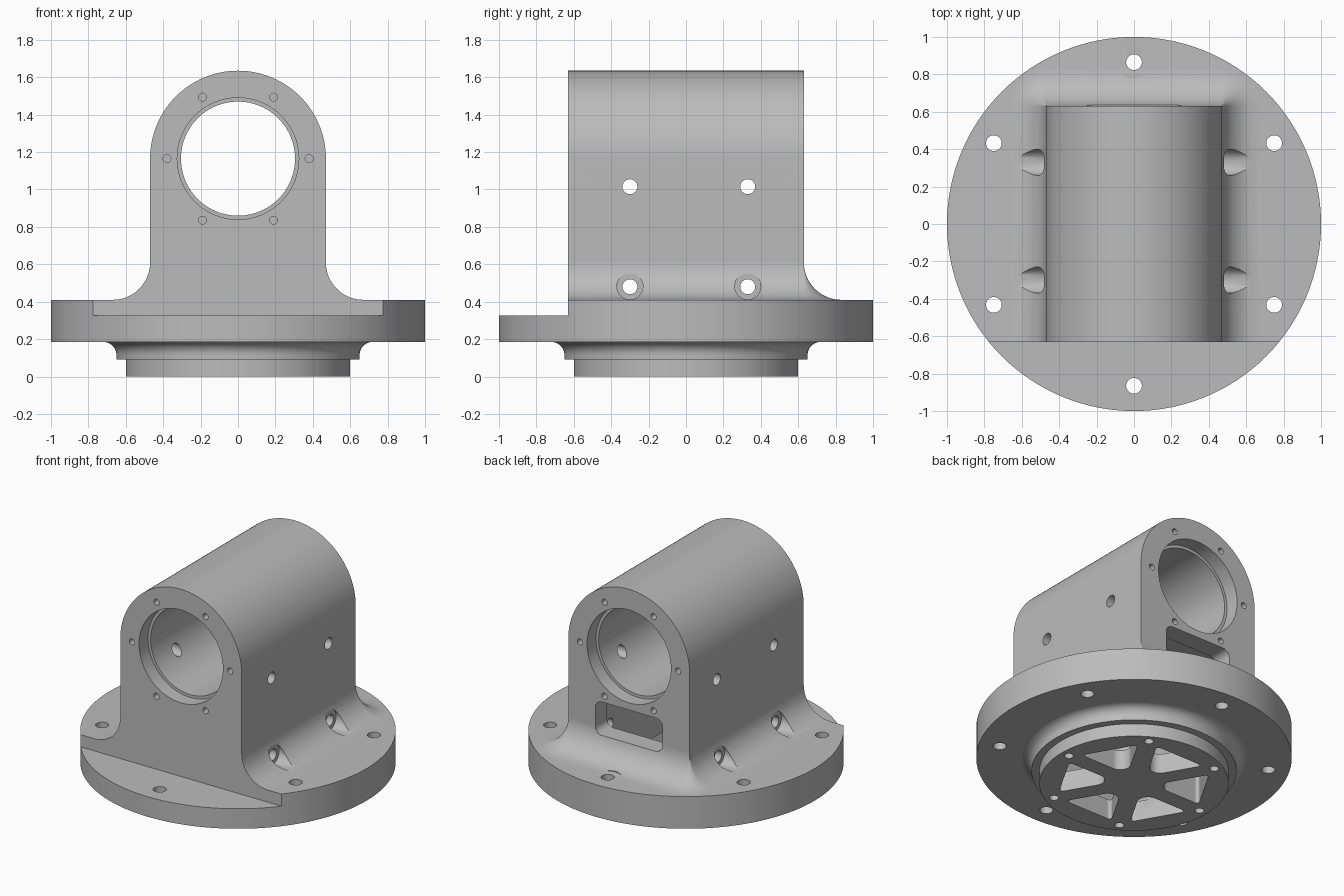
import bpy
import bmesh
from math import sin, cos, tan, pi, radians
from mathutils import Matrix

cube = bpy.data.objects.get("Cube")
if cube:
    bpy.data.objects.remove(cube, do_unlink=True)

WIDTH, DEPTH = 0.47, 0.63        # half sizes of the housing
BORE_Z, FLANGE_TOP = 1.165, 0.41
FILLET = 0.2

grey = bpy.data.materials.new("machined_grey")
grey.use_nodes = True
grey.diffuse_color = (0.5, 0.5, 0.5, 1)
grey.node_tree.nodes["Principled BSDF"].inputs["Base Color"].default_value = (0.5, 0.5, 0.5, 1)


def make_object(name, bm):
    bmesh.ops.recalc_face_normals(bm, faces=bm.faces)
    mesh = bpy.data.meshes.new(name)
    bm.to_mesh(mesh)
    bm.free()
    mesh.materials.append(grey)
    obj = bpy.data.objects.new(name, mesh)
    bpy.context.collection.objects.link(obj)
    return obj


def turn(axis, place):
    """Matrix that points local z along the axis, at the given place."""
    spin = {"X": Matrix.Rotation(pi / 2, 4, "Y"),
            "Y": Matrix.Rotation(pi / 2, 4, "X"),
            "Z": Matrix.Identity(4)}[axis]
    return Matrix.Translation(place) @ spin


def add_cylinder(bm, axis, centre, radius, length, sides=32):
    bmesh.ops.create_cone(bm, cap_ends=True, segments=sides, radius1=radius,
                          radius2=radius, depth=length, matrix=turn(axis, centre))


def add_prism(bm, points, length, matrix, rounding=0):
    """Extrude an outline along local z, with optional rounded corners."""
    part = bmesh.new()
    part.faces.new([part.verts.new((x, y, 0)) for x, y in points])
    if rounding:
        bmesh.ops.bevel(part, geom=part.verts[:], offset=rounding, segments=6,
                        profile=0.5, affect="VERTICES")
    side = bmesh.ops.extrude_face_region(part, geom=part.faces[:])
    moved = [v for v in side["geom"] if isinstance(v, bmesh.types.BMVert)]
    bmesh.ops.translate(part, verts=moved, vec=(0, 0, length))
    bmesh.ops.transform(part, matrix=matrix, verts=part.verts)
    temp = bpy.data.meshes.new("temp")
    part.to_mesh(temp)
    part.free()
    bm.from_mesh(temp)
    bpy.data.meshes.remove(temp)


def rectangle(x0, x1, y0, y1):
    return [(x0, y0), (x1, y0), (x1, y1), (x0, y1)]


def combine(target, tool, operation):
    mod = target.modifiers.new("combine", "BOOLEAN")
    mod.operation, mod.solver, mod.object = operation, "EXACT", tool
    graph = bpy.context.evaluated_depsgraph_get()
    result = bpy.data.meshes.new_from_object(target.evaluated_get(graph))
    target.modifiers.clear()
    target.data = result
    bpy.data.objects.remove(tool, do_unlink=True)


def cut(build):
    bm = bmesh.new()
    build(bm)
    combine(housing, make_object("cutter", bm), "DIFFERENCE")


# Round flange with the stepped spigot below it
profile = [(0, 0), (0.6, 0), (0.6, 0.09), (0.65, 0.09)]
profile += [(0.72 - 0.07 * cos(t * pi / 16), 0.115 + 0.07 * sin(t * pi / 16)) for t in range(9)]
profile += [(1, 0.185), (1, FLANGE_TOP), (0, FLANGE_TOP)]
bm = bmesh.new()
verts = [bm.verts.new((r, 0, z)) for r, z in profile]
edges = [bm.edges.new(pair) for pair in zip(verts, verts[1:])]
bmesh.ops.spin(bm, geom=verts + edges, axis=(0, 0, 1), cent=(0, 0, 0),
               angle=2 * pi, steps=128)
bmesh.ops.remove_doubles(bm, verts=bm.verts, dist=1e-5)
housing = make_object("bearing_housing", bm)

# Arched upright block
arch = [(-WIDTH, 0.3), (WIDTH, 0.3)]
arch += [(WIDTH * cos(pi * i / 64), BORE_Z + WIDTH * sin(pi * i / 64)) for i in range(65)]
bm = bmesh.new()
add_prism(bm, arch, DEPTH + 0.7, turn("Y", (0, DEPTH, 0)))
combine(housing, make_object("arch", bm), "UNION")

# Concave foot that sweeps round the sides and back
bm = bmesh.new()
levels = [(-0.03, FLANGE_TOP + FILLET)]
levels += [(FILLET * (1 - cos(a)), FLANGE_TOP + FILLET * (1 - sin(a)))
           for a in [pi / 2 * i / 12 for i in range(1, 13)]]
levels = [(max(d, -0.03), z) for d, z in levels]
levels += [(FILLET, FLANGE_TOP - 0.04)]
rings = []
for k, (_, z) in enumerate(levels):
    step = min(k, 12) / 12 * pi / 2
    out = FILLET * (1 - sin(pi / 2 - step)) if k else 0
    ring = [(WIDTH + out, -0.7)]
    corner = [pi / 2 * i / 10 for i in range(11)]
    ring += [(WIDTH + out * cos(a) + 1e-5 * cos(a), DEPTH + out * sin(a) + 1e-5 * sin(a)) for a in corner]
    ring += [(-x, y) for x, y in reversed(ring)]
    height = FLANGE_TOP + FILLET * (1 - sin(step)) if k < 13 else z
    rings.append([bm.verts.new((x, y, height)) for x, y in ring])
for low, high in zip(rings, rings[1:]):
    for i in range(len(low)):
        j = (i + 1) % len(low)
        bm.faces.new((low[i], low[j], high[j], high[i]))
bm.faces.new(rings[0])
bm.faces.new(rings[-1])
combine(housing, make_object("foot", bm), "UNION")

# Flat front, with a lower ledge on the flange
cut(lambda bm: add_prism(bm, rectangle(-1.2, 1.2, -1.2, -DEPTH), 2,
                         Matrix.Translation((0, 0, 0.325))))

# Main bore and the shallow seats at both ends
cut(lambda bm: add_cylinder(bm, "Y", (0, 0, BORE_Z), 0.305, 2, 96))


def bore_seats(bm):
    for side in (-1, 1):
        add_cylinder(bm, "Y", (0, side * DEPTH, BORE_Z), 0.325, 0.2, 96)


cut(bore_seats)

# Inner chamber, open through the slot in the back wall
cut(lambda bm: add_prism(bm, rectangle(-0.36, 0.36, -0.5, 0.5), 0.66,
                         Matrix.Translation((0, 0, 0.14)), 0.1))
cut(lambda bm: add_prism(bm, rectangle(-0.26, 0.26, 0.56, 0.79), 0.5,
                         turn("Y", (0, 0.9, 0)), 0.05))


# Six windows between the spokes of the floor
def floor_windows(bm):
    half = [(u, u * tan(pi / 6) - 0.07) for u in (0.19, 0.45)]
    outline = [(u, -w) for u, w in half] + [(u, w) for u, w in reversed(half)]
    for i in range(6):
        add_prism(bm, outline, 0.3, Matrix.Rotation(radians(30 + 60 * i), 4, "Z")
                  @ Matrix.Translation((0, 0, -0.1)), 0.035)


cut(floor_windows)


# Bolt holes through the flange and blind holes under the spigot
def base_holes(bm):
    for i in range(6):
        a = radians(60 * i)
        b = a + pi / 6
        add_cylinder(bm, "Z", (0.54 * cos(a), 0.54 * sin(a), 0), 0.03, 0.2)
        add_cylinder(bm, "Z", (0.865 * cos(b), 0.865 * sin(b), 0.4), 0.042, 0.9)


cut(base_holes)


# Small screw holes around both bore ends
def end_holes(bm):
    for side in (-1, 1):
        for i in range(6):
            a = radians(60 * i)
            add_cylinder(bm, "Y", (0.38 * cos(a), side * DEPTH, BORE_Z + 0.38 * sin(a)),
                         0.021, 0.2, 20)


cut(end_holes)


# Cross holes through the side walls
def side_holes(bm):
    for y in (-0.3, 0.33):
        for z in (0.48, 1.015):
            add_cylinder(bm, "X", (0, y, z), 0.04, 2)


cut(side_holes)


# Spot faces cut into the foot
def spot_faces(bm):
    for y in (-0.3, 0.33):
        for side in (-1, 1):
            add_cylinder(bm, "X", (side * 0.68, y, 0.482), 0.07, 0.4)
    add_cylinder(bm, "Z", (0, 0.865, 0.512), 0.088, 0.2)


cut(spot_faces)

# Smooth curves with crisp machined edges
bpy.ops.object.select_all(action="DESELECT")
housing.select_set(True)
bpy.context.view_layer.objects.active = housing
bpy.ops.object.shade_smooth_by_angle(angle=radians(30))
weighted = housing.modifiers.new("even_shading", "WEIGHTED_NORMAL")
weighted.keep_sharp = True
